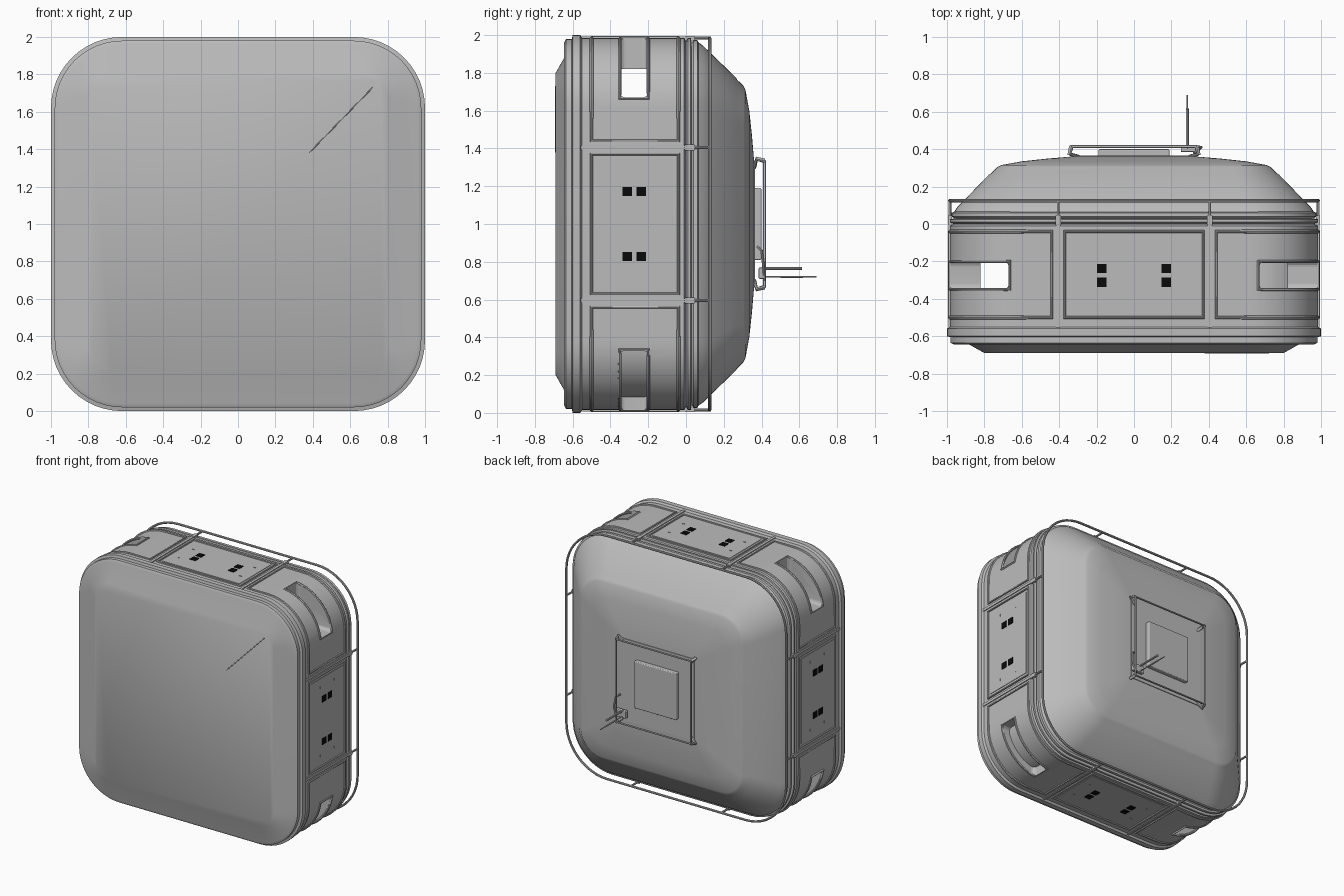
import bpy, bmesh, math
from mathutils import Matrix, Vector

cube = bpy.data.objects.get("Cube")
if cube:
    bpy.data.objects.remove(cube, do_unlink=True)


def material(name, value):
    m = bpy.data.materials.new(name)
    m.use_nodes = True
    colour = (value, value, value, 1)
    m.diffuse_color = colour
    m.node_tree.nodes["Principled BSDF"].inputs["Base Color"].default_value = colour
    return m


GREY = material("hull grey", 0.5)
BLACK = material("port black", 0.003)
HALF, CORNER = 0.985, 0.62      # side distance and centre of the corner arcs
LIFT = Matrix.Translation((0, 0, 1))


def turn(k):
    """Quarter turns about the front-back axis through the hull centre."""
    return LIFT @ Matrix.Rotation(k * math.pi / 2, 4, 'Y')


def select(ob):
    bpy.ops.object.select_all(action='DESELECT')
    ob.select_set(True)
    bpy.context.view_layer.objects.active = ob


def add(name, bm, mat=GREY, smooth=True):
    bmesh.ops.recalc_face_normals(bm, faces=bm.faces)
    me = bpy.data.meshes.new(name)
    bm.to_mesh(me)
    bm.free()
    me.materials.append(mat)
    ob = bpy.data.objects.new(name, me)
    bpy.context.collection.objects.link(ob)
    if smooth:
        select(ob)
        bpy.ops.object.shade_smooth_by_angle(angle=math.radians(30))
    return ob


def arc(half, r, y, start=0, end=90, steps=12):
    c = half - r
    angles = [math.radians(start + (end - start) * i / steps) for i in range(steps + 1)]
    return [Vector((c + r * math.cos(a), y, c + r * math.sin(a))) for a in angles]


def rounded_square(half, r, y):
    return [Matrix.Rotation(-k * math.pi / 2, 4, 'Y') @ p
            for k in range(4) for p in arc(half, r, y)]


def loft(name, sections):
    """Skin rounded squares given as (y, half size, corner radius)."""
    bm = bmesh.new()
    rings = [[bm.verts.new(LIFT @ p) for p in rounded_square(h, r, y)] for y, h, r in sections]
    n = len(rings[0])
    for a, b in zip(rings, rings[1:]):
        for i in range(n):
            j = (i + 1) % n
            bm.faces.new((a[i], a[j], b[j], b[i]))
    bm.faces.new(rings[0])
    bm.faces.new(rings[-1])
    return add(name, bm)


def box(name, centre, size, k=0, mat=GREY, bevel=0):
    bm = bmesh.new()
    bmesh.ops.create_cube(bm, size=1)
    bmesh.ops.scale(bm, vec=size, verts=bm.verts)
    bmesh.ops.translate(bm, vec=centre, verts=bm.verts)
    if bevel:
        bmesh.ops.bevel(bm, geom=bm.edges[:], offset=bevel, segments=4, profile=0.5, affect='EDGES')
    bmesh.ops.transform(bm, matrix=turn(k), verts=bm.verts)
    return add(name, bm, mat, smooth=False)


def tube(name, points, radius, k=0, closed=False):
    cu = bpy.data.curves.new(name, 'CURVE')
    cu.dimensions = '3D'
    cu.bevel_depth = radius
    cu.bevel_resolution = 2
    cu.use_fill_caps = True
    sp = cu.splines.new('POLY')
    sp.points.add(len(points) - 1)
    for q, p in zip(sp.points, points):
        q.co = (*(turn(k) @ Vector(p)), 1)
    sp.use_cyclic_u = closed
    cu.materials.append(GREY)
    ob = bpy.data.objects.new(name, cu)
    bpy.context.collection.objects.link(ob)
    select(ob)
    bpy.ops.object.convert(target='MESH')
    bpy.ops.object.shade_smooth_by_angle(angle=math.radians(40))


def wrapped_frame(start, end, y0, y1, reach=0):
    """Closed outline wrapped around a hull corner, with optional straight ends."""
    r = HALF - CORNER
    def edge(y):
        pts = arc(HALF, r, y, start, end)
        if reach:
            pts = [Vector((HALF, y, reach))] + pts + [Vector((reach, y, HALF))]
        return pts
    return edge(y0) + edge(y1)[::-1]


# Main hull: front bevel, flange, straight wall, seal grooves
hull = loft("hull", [
    (-0.69, 0.80, 0.13), (-0.645, 0.88, 0.21), (-0.645, 0.96, 0.34), (-0.635, 0.98, 0.36),
    (-0.605, 0.98, 0.36), (-0.6, 1.0, 0.38), (-0.56, 1.0, 0.38), (-0.55, HALF, 0.365),
    (-0.01, HALF, 0.365), (0.0, 0.965, 0.345), (0.01, 0.985, 0.365), (0.025, 0.985, 0.365),
    (0.03, 0.96, 0.34), (0.04, 0.975, 0.355), (0.06, 0.975, 0.355), (0.07, 0.95, 0.33)])

# Hand slots through the corners, opening into the hollow interior
Y0, Y1 = -0.35, -0.2
ymid, depth = (Y0 + Y1) / 2, Y1 - Y0
cutters = [box("cavity_cutter", (0, ymid, 0), (1.64, depth, 1.64))]
cutters += [box("slot_cutter", (0.97, ymid, 0.97), (0.6, depth, 0.6), k, bevel=0.03) for k in range(4)]
select(hull)
for cutter in cutters:
    mod = hull.modifiers.new("cut", 'BOOLEAN')
    mod.operation = 'DIFFERENCE'
    mod.solver = 'EXACT'
    mod.object = cutter
    bpy.ops.object.modifier_apply(modifier=mod.name)
for cutter in cutters:
    bpy.data.objects.remove(cutter, do_unlink=True)
select(hull)
bpy.ops.object.shade_smooth_by_angle(angle=math.radians(30))

# Closed pocket in the lower left corner
bm = bmesh.new()
shells = [[bm.verts.new(turn(1) @ p) for p in arc(h, h - CORNER, y)]
          for h, y in ((0.92, Y0), (0.92, Y1), (0.84, Y1), (0.84, Y0))]
for a, b in zip(shells, shells[1:] + shells[:1]):
    for i in range(len(a) - 1):
        bm.faces.new((a[i], a[i + 1], b[i + 1], b[i]))
add("slot_pocket", bm)

# Domed back with a raised band
loft("back_dome", [
    (0.06, 0.965, 0.345), (0.09, 0.945, 0.33), (0.11, 0.925, 0.31), (0.265, 0.775, 0.24),
    (0.27, 0.765, 0.23), (0.305, 0.73, 0.2), (0.315, 0.71, 0.18), (0.335, 0.6, 0.13),
    (0.35, 0.46, 0.07), (0.36, 0.34, 0.02)])

# Panels, ports, seams and rail posts on the four sides
for k in range(4):
    w = 0.37
    tube("side_panel_frame", [(-w, -0.5, HALF), (w, -0.5, HALF), (w, -0.04, HALF), (-w, -0.04, HALF)],
         0.01, k, True)
    box("side_panel", (0, -0.27, HALF), (2 * w - 0.05, 0.41, 0.008), k)
    for u in (-0.172, 0.172):
        for y in (-0.312, -0.238):
            box("port", (u, y, HALF + 0.005), (0.05, 0.05, 0.008), k, BLACK)
        for v in (-0.12, 0.06):
            box("panel_latch", (u * 1.6, v - 0.24, HALF + 0.004), (0.02, 0.006, 0.006), k)
    tube("corner_panel_frame", wrapped_frame(0, 90, -0.5, -0.04, 0.44), 0.01, k, True)
    tube("slot_rim", wrapped_frame(7, 83, Y0, Y1), 0.009, k, True)
    for s in (-1, 1):
        u = 0.405 * s
        box("seam_strip", (u, -0.28, HALF), (0.022, 0.56, 0.014), k)
        box("post_clamp", (u, 0.02, HALF - 0.002), (0.03, 0.05, 0.022), k)
        tube("rail_post", [(u, -0.01, HALF), (u, 0.125, HALF)], 0.008, k)
        tube("flange_trim", [(s * 0.62, -0.572, 0.997), (u, -0.572, 0.997), (s * 0.24, -0.596, 0.997),
                             (0, -0.596, 0.997)], 0.003, k)

# Guard rail around the back
tube("guard_rail", rounded_square(HALF, 0.365, 0.125), 0.009, closed=True)

# Back mount: hatch plate, square frame and corner stand-offs
box("mount_plate", (0, 0.36, 0), (0.66, 0.012, 0.66))
box("hatch_plate", (0, 0.38, 0), (0.38, 0.04, 0.38), bevel=0.008)
tube("mount_frame", [(x, 0.415, z) for x, z in ((-.335, -.335), (.335, -.335), (.335, .335), (-.335, .335))],
     0.008, closed=True)
for k in range(4):
    tube("mount_standoff", [(0.335, 0.415, 0.335), (0.345, 0.375, 0.345), (0.3, 0.36, 0.3)], 0.012, k)

# Antennas beside the mount
box("antenna_bracket", (0.3, 0.4, -0.26), (0.1, 0.03, 0.06), bevel=0.006)
tube("long_antenna", [(0.285, 0.4, -0.28), (0.285, 0.69, -0.28)], 0.004)
tube("long_antenna_sleeve", [(0.285, 0.5, -0.28), (0.285, 0.62, -0.28)], 0.006)
tube("short_antenna", [(0.285, 0.4, -0.235), (0.285, 0.615, -0.235)], 0.008)
tube("antenna_cable", [(0.335, 0.415, -0.3), (0.36, 0.41, -0.22), (0.35, 0.4, -0.14), (0.32, 0.38, -0.12)], 0.007)

# Thin diagonal line on the front
tube("front_wire", [(0.38, -0.69, 0.38), (0.72, -0.69, 0.73)], 0.003)
